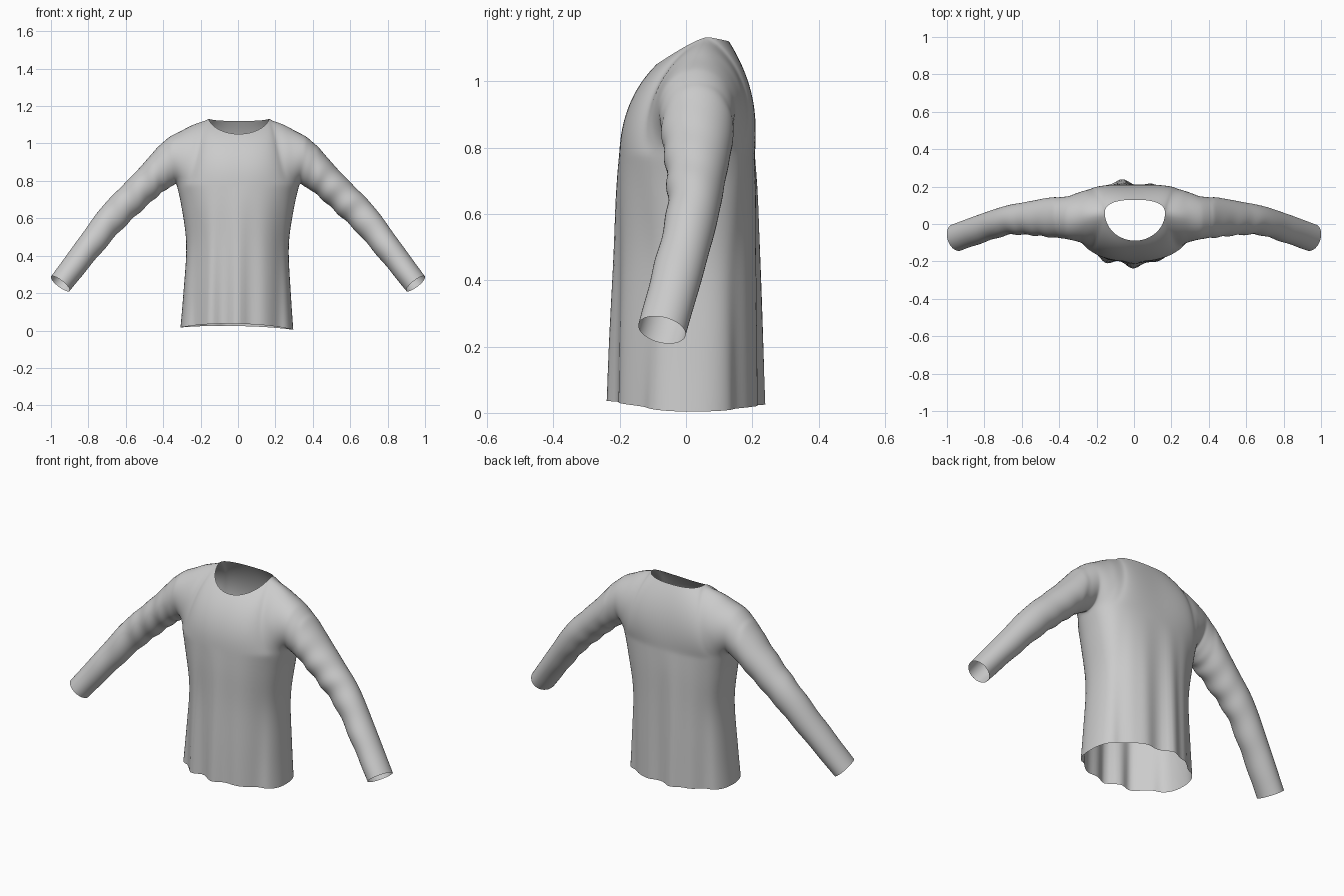
import bpy, bmesh
from math import sin, cos, pi, exp, copysign
from mathutils import Vector

if "Cube" in bpy.data.objects:
    bpy.data.objects.remove(bpy.data.objects["Cube"])

COLS, ROWS = 28, 10          # columns per front/back panel, rows from armpit to shoulder
SEAM = 6                     # columns along each shoulder seam
PIT = 0.78                   # armpit height

# sleeve sections: upper x, z; lower x, z; front y, back y
SLEEVE = [(.36, 1.048, .33, .78, -.09, .155), (.415, 1.0, .365, .757, -.082, .15),
          (.51, .89, .425, .72, -.07, .14), (.62, .775, .52, .635, -.06, .12),
          (.73, .66, .63, .53, -.06, .098), (.865, .475, .765, .375, -.10, .052),
          (1.0, .29, .90, .21, -.145, .0)]
# torso outline: z, half width, front depth, back depth
TORSO = [(0, .302, .205, .212), (.2, .287, .205, .212), (.45, .274, .203, .212),
         (.65, .30, .205, .212), (PIT, .33, .202, .208)]
# hanging folds: x, side (-1 front, 1 back), depth, width
FOLDS = [(0, -1, .05, .035), (-.14, -1, .03, .028), (.13, -1, .012, .035), (-.07, -1, -.012, .03),
         (-.06, 1, .045, .03), (.1, 1, .014, .03), (.02, 1, -.012, .03), (-.15, 1, .012, .03),
         (.225, -1, -.022, .03), (-.225, -1, -.022, .03), (.22, 1, -.02, .03), (-.22, 1, -.02, .03)]


def spow(v, e):
    """power that keeps the sign"""
    return copysign(abs(v) ** e, v)


def spline(table, t):
    """Catmull-Rom sample of table rows, t in 0..1"""
    n = len(table) - 1
    i = min(int(t * n), n - 1)
    f = t * n - i
    p = [table[max(0, min(n, i + k))] for k in (-1, 0, 1, 2)]
    return [.5 * (2 * b + (c - a) * f + (2 * a - 5 * b + 4 * c - d) * f * f
                  + (3 * b - a - 3 * c + d) * f ** 3) for a, b, c, d in zip(*p)]


def sleeve_point(t, a, m=1):
    """a = 0 under the arm, pi/2 front, pi on top, 3pi/2 back; m mirrors"""
    ux, uz, lx, lz, yf, yb = spline(SLEEVE, t)
    c, s = cos(a), sin(a)
    # cloth wrinkles, stronger on the forearm
    k = 1 + sin(pi * t) * (.03 + .05 * t) * sin(t * 46 + 1.6 * sin(a + m) + m) * (.5 + .5 * cos(a - .9))
    slant = -.013 * s * t ** 3          # cuff opening faces slightly forward
    x = (ux + lx) / 2 - (ux - lx) / 2 * c * k + slant
    z = (uz + lz) / 2 - (uz - lz) / 2 * c * k - slant
    y = (yf + yb) / 2 - (yb - yf) / 2 * s * k
    return Vector((m * x, y, z))


def torso_point(t, j, side):
    z, w, front, back = spline(TORSO, t)
    a = pi * j / COLS
    c, s = cos(a), max(0.0, sin(a))
    x = w * spow(c, 2 / 2.4)
    depth = (front if side < 0 else back) * s ** (2 / 2.4)
    drop = max(0.0, 1 - z / PIT)
    for fx, fs, amp, wid in FOLDS:
        if fs == side:
            depth += amp * drop ** .9 * exp(-((x - fx) / wid) ** 2) * min(1, 3 * s)
    y = side * depth + .0325 * c * c * (1 - .6 * drop)
    z += drop * (.01 - .02 * x + (.026 if side < 0 else .014) * s * s)
    return Vector((x - .006 * drop, y, z))


def neck_row(j, side):
    """shoulder seam and neckline, armhole to armhole"""
    m = 1 if j <= COLS / 2 else -1
    i = j if m > 0 else COLS - j
    tip, neck = Vector((.36 * m, .0325, 1.048)), Vector((.162 * m + .005, .06, 1.134))
    if i <= SEAM:
        return tip.lerp(neck, i / SEAM) + Vector((0, 0, .006 * sin(pi * i / SEAM)))
    a = pi * (j - SEAM) / (COLS - 2 * SEAM)
    c, s = cos(a), max(0.0, sin(a))
    if side < 0:
        return Vector((.162 * c + .005, .06 - .15 * s, 1.134 - .084 * s ** 1.2))
    return Vector((.162 * spow(c, .8) + .005, .06 + .07 * s ** .85, 1.134 - .014 * s))


def yoke_point(i, j, side):
    """chest and back panel between armpit level, armholes and neckline"""
    v, s = i / ROWS, 1 - 2 * j / COLS
    base = torso_point(1, j, side).lerp(neck_row(j, side), v)
    m = 1 if s >= 0 else -1
    edge = sleeve_point(0, -side * pi * v, m)
    line = sleeve_point(0, 0, m).lerp(sleeve_point(0, pi, m), v)
    return base + (edge - line) * (.25 + .75 * abs(s) ** 1.5)


bm = bmesh.new()


def add_grid(rows):
    vs = [[bm.verts.new(p) for p in r] for r in rows]
    for r0, r1 in zip(vs, vs[1:]):
        for k in range(len(r0) - 1):
            bm.faces.new((r0[k], r0[k + 1], r1[k + 1], r1[k]))


# body and yoke, front then back
for side in (-1, 1):
    add_grid([[torso_point(i / 16, j, side) for j in range(COLS + 1)] for i in range(17)])
    add_grid([[yoke_point(i, j, side) for j in range(COLS + 1)] for i in range(ROWS + 1)])

# sleeves
for m in (1, -1):
    add_grid([[sleeve_point(i / 36, pi * k / ROWS, m) for k in range(2 * ROWS + 1)] for i in range(37)])

bmesh.ops.remove_doubles(bm, verts=bm.verts, dist=.0008)

# soften the armhole joins
near = [v for v in bm.verts if .27 < abs(v.co.x) < .42 and v.co.z > .68 and not v.is_boundary]
for _ in range(4):
    bmesh.ops.smooth_vert(bm, verts=near, factor=.4, use_axis_x=True, use_axis_y=True, use_axis_z=True)
bmesh.ops.recalc_face_normals(bm, faces=bm.faces)

mesh = bpy.data.meshes.new("long_sleeve_shirt")
bm.to_mesh(mesh)
bm.free()
mesh.shade_smooth()
shirt = bpy.data.objects.new("long_sleeve_shirt", mesh)
bpy.context.collection.objects.link(shirt)
sub = shirt.modifiers.new("smooth_cloth", 'SUBSURF')
sub.levels = sub.render_levels = 1
